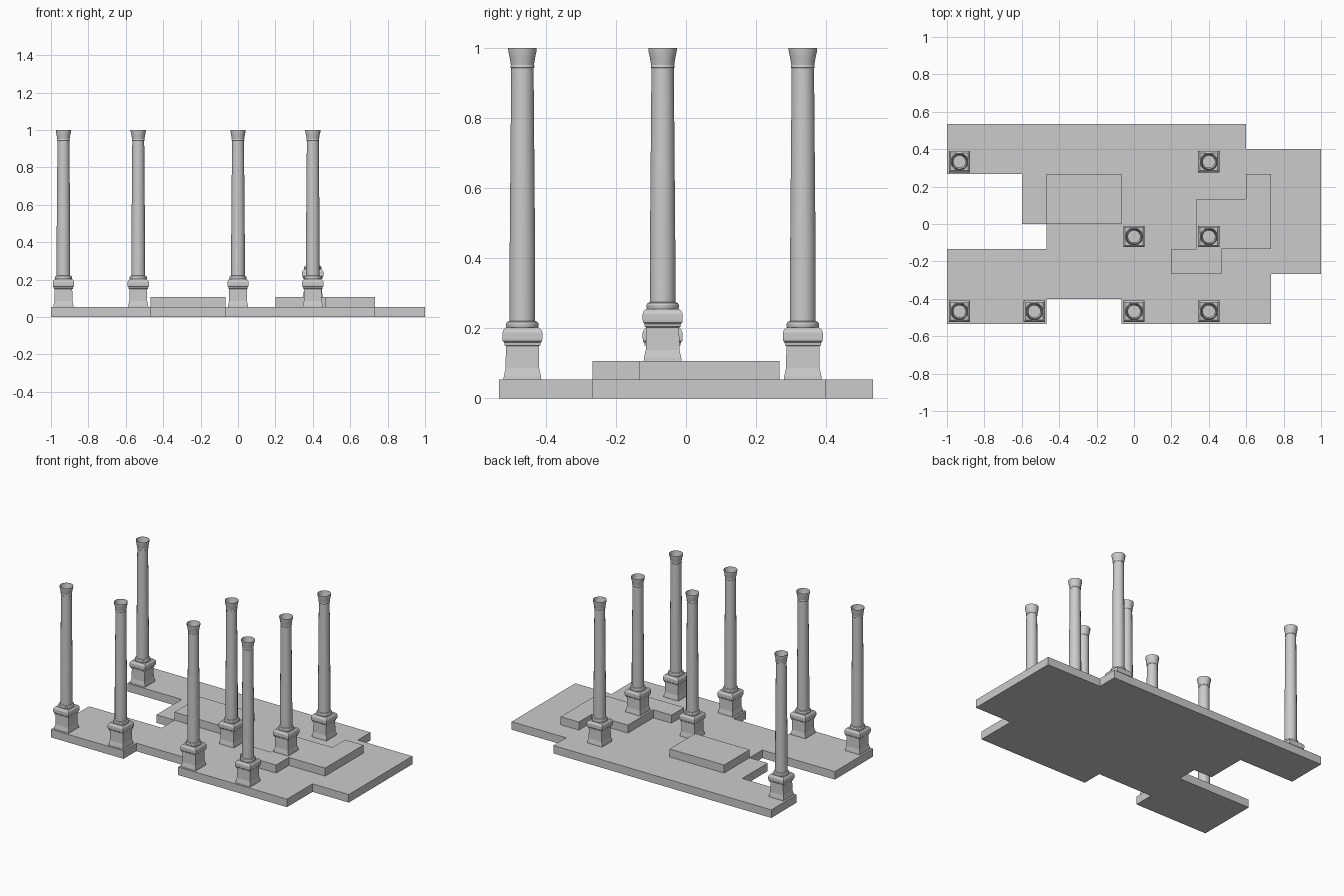
import bpy, bmesh, math

if "Cube" in bpy.data.objects:
    bpy.data.objects.remove(bpy.data.objects["Cube"])

U = 1 / 15          # layout module
STEP = 0.8 * U      # slab thickness


def finish(bm, name, smooth=False):
    bmesh.ops.recalc_face_normals(bm, faces=bm.faces)
    mesh = bpy.data.meshes.new(name)
    bm.to_mesh(mesh)
    bm.free()
    ob = bpy.data.objects.new(name, mesh)
    bpy.context.collection.objects.link(ob)
    if smooth:
        bpy.ops.object.select_all(action='DESELECT')
        ob.select_set(True)
        bpy.context.view_layer.objects.active = ob
        bpy.ops.object.shade_smooth_by_angle(angle=math.radians(30))
    return ob


def slab(name, outline, z):
    """Extrude an outline given in modules."""
    bm = bmesh.new()
    face = bm.faces.new([bm.verts.new((x * U, y * U, z)) for x, y in outline])
    out = bmesh.ops.extrude_face_region(bm, geom=[face])
    top = [v for v in out['geom'] if isinstance(v, bmesh.types.BMVert)]
    bmesh.ops.translate(bm, verts=top, vec=(0, 0, STEP))
    return finish(bm, name)


def loft(name, profile, sides, loc, cap=False, smooth=False):
    """Stack regular rings; for 4 sides the profile gives half widths."""
    bm = bmesh.new()
    k = math.sqrt(2) if sides == 4 else 1
    rings = []
    for r, z in profile:
        angles = [2 * math.pi * (i + 0.5) / sides for i in range(sides)]
        rings.append([bm.verts.new((r * k * math.cos(a), r * k * math.sin(a), z)) for a in angles])
    for a, b in zip(rings, rings[1:]):
        for i in range(sides):
            j = (i + 1) % sides
            bm.faces.new((a[i], a[j], b[j], b[i]))
    if cap:
        bm.faces.new(rings[-1])
    ob = finish(bm, name, smooth)
    ob.location = loc
    return ob


# Floor and raised platforms
slab("floor", [(-15, 8), (9, 8), (9, 6), (15, 6), (15, -4), (11, -4), (11, -8), (-1, -8),
               (-1, -6), (-7, -6), (-7, -8), (-15, -8), (-15, -2), (-7, -2), (-7, 0),
               (-9, 0), (-9, 4), (-15, 4)], 0)
slab("left_platform", [(-7, 0), (-1, 0), (-1, 4), (-7, 4)], STEP)
slab("right_platform", [(9, 4), (11, 4), (11, -2), (7, -2), (7, -4), (3, -4), (3, -2),
                        (5, -2), (5, 2), (9, 2)], STEP)

# Square pedestal with cornice, heights above its footing
PEDESTAL = [(0.054, 0), (0.053, 0.010), (0.048, 0.032), (0.047, 0.096), (0.051, 0.098),
            (0.052, 0.106), (0.056, 0.110), (0.057, 0.118), (0.057, 0.134),
            (0.054, 0.142), (0.047, 0.149)]
# Round base moulding
BASE = [(0.045, 0.147), (0.047, 0.152), (0.047, 0.160), (0.044, 0.165), (0.037, 0.168)]


def column(x, y, foot):
    loc = (x * U, y * U, 0)
    loft("pedestal", [(r, z + foot) for r, z in PEDESTAL], 4, loc, cap=True)
    # Tapered shaft, neck ring and flared open capital
    shaft = [(r, z + foot) for r, z in BASE] + [
        (0.037, 0.42), (0.0325, 0.941), (0.0345, 0.944), (0.0345, 0.949), (0.0335, 0.951),
        (0.037, 0.972), (0.041, 0.990), (0.0415, 1.0)]
    loft("column_shaft", shaft, 16, loc, smooth=True)


for x, y in [(-14, 5), (6, 5), (0, -1), (-14, -7), (-8, -7), (0, -7), (6, -7)]:
    column(x, y, STEP)
column(6, -1, 2 * STEP)
